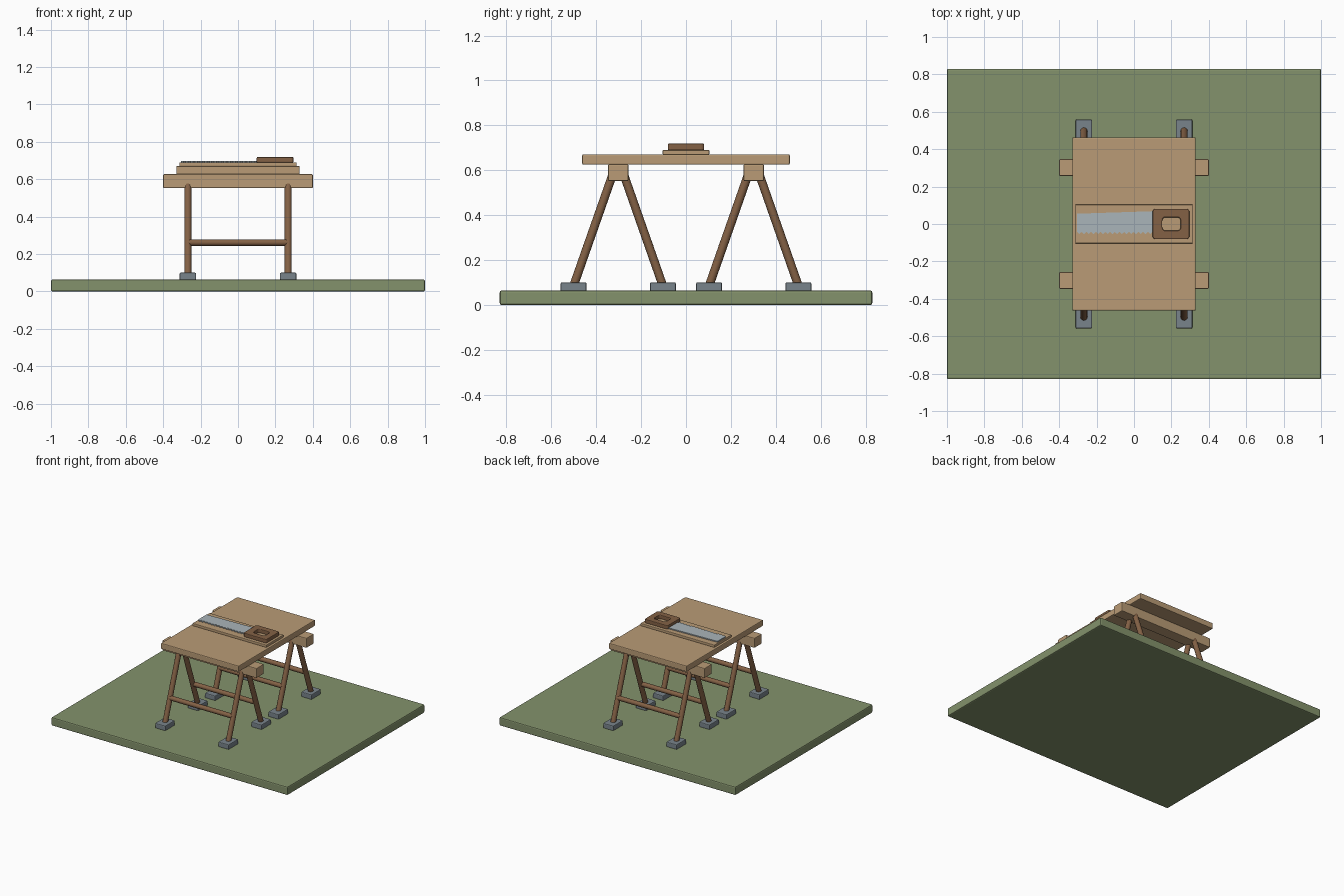
import bpy, bmesh
from mathutils import Vector

if "Cube" in bpy.data.objects:
    bpy.data.objects.remove(bpy.data.objects["Cube"])


def material(name, rgb):
    m = bpy.data.materials.new(name)
    m.diffuse_color = (*rgb, 1)
    m.use_nodes = True
    m.node_tree.nodes["Principled BSDF"].inputs["Base Color"].default_value = m.diffuse_color
    return m


GREEN = material("grass green", (0.23, 0.29, 0.15))
WOOD = material("light wood", (0.49, 0.33, 0.18))
BROWN = material("brown wood", (0.23, 0.12, 0.06))
GREY = material("foot grey", (0.19, 0.23, 0.26))
STEEL = material("blade steel", (0.40, 0.46, 0.49))


def finish(name, bm, mat, bevel=0.0):
    bmesh.ops.recalc_face_normals(bm, faces=bm.faces)
    me = bpy.data.meshes.new(name)
    bm.to_mesh(me)
    bm.free()
    me.materials.append(mat)
    ob = bpy.data.objects.new(name, me)
    bpy.context.collection.objects.link(ob)
    if bevel:
        mod = ob.modifiers.new("bevel", 'BEVEL')
        mod.width, mod.segments = bevel, 2
        mod.limit_method = 'ANGLE'
    return ob


def box(name, x, y, z, mat, bevel):
    bm = bmesh.new()
    bmesh.ops.create_cube(bm, size=1)
    for v in bm.verts:
        v.co = [lo + (c + 0.5) * (hi - lo) for c, (lo, hi) in zip(v.co, (x, y, z))]
    return finish(name, bm, mat, bevel)


def rod(name, a, b, r, mat):
    a, b = Vector(a), Vector(b)
    bm = bmesh.new()
    bmesh.ops.create_cone(bm, cap_ends=True, segments=12, radius1=r, radius2=r,
                          depth=(b - a).length)
    q = Vector((0, 0, 1)).rotation_difference(b - a)
    for v in bm.verts:
        v.co = q @ v.co + (a + b) / 2
    for f in bm.faces:
        f.smooth = len(f.verts) == 4
    for e in bm.edges:
        e.smooth = all(len(f.verts) == 4 for f in e.link_faces)
    return finish(name, bm, mat)


def extrude_faces(bm, h):
    r = bmesh.ops.extrude_face_region(bm, geom=bm.faces[:])
    for g in r["geom"]:
        if isinstance(g, bmesh.types.BMVert):
            g.co.z += h


# Ground slab and table top
box("ground_slab", (-1, 1), (-.83, .83), (0, .064), GREEN, .008)
box("table_top", (-.33, .33), (-.463, .463), (.625, .671), WOOD, .006)

# Two trestles: beam, splayed legs, feet and stretchers
for sy, end in ((-1, "front"), (1, "back")):
    yc = .302 * sy
    box(f"{end}_beam", (-.4, .4), (yc - .045, yc + .045), (.552, .627), WOOD, .005)
    for d, place in ((-1, "near"), (1, "far")):
        yb, yt, ym = yc + .199 * d, yc + .028 * d, yc + .14 * d
        for x, side in ((-.268, "left"), (.268, "right")):
            tag = f"{end}_{place}_{side}"
            rod(f"{tag}_leg", (x, yb, .085), (x, yt, .572), .019, BROWN)
            box(f"{tag}_foot", (x - .044, x + .044), (yb - .058, yb + .058),
                (.06, .1), GREY, .006)
        rod(f"{end}_{place}_stretcher", (-.268, ym, .261), (.268, ym, .261), .0175, BROWN)

# Plank under the saw
box("work_plank", (-.313, .313), (-.104, .104), (.669, .69), WOOD, .004)

# Saw blade: tapered outline with teeth along the front edge
teeth, x0, x1 = 18, -.305, .15
step = (x1 - x0) / teeth
pts = [(x1, .07), (x0, .055)]
for i in range(teeth):
    pts += [(x0 + i * step, -.042), (x0 + (i + .5) * step, -.054)]
pts.append((x1, -.042))
bm = bmesh.new()
bm.faces.new([bm.verts.new((x, y, .688)) for x, y in pts])
extrude_faces(bm, .010)
finish("saw_blade", bm, STEEL)


# Saw handle: chamfered frame with a grip hole
def chamfered(cx, hx, hy, c):
    return [(cx + sx * (hx - a), sy * (hy - b)) for sx, sy, a, b in (
        (1, 1, 0, c), (1, 1, c, 0), (-1, 1, c, 0), (-1, 1, 0, c),
        (-1, -1, 0, c), (-1, -1, c, 0), (1, -1, c, 0), (1, -1, 0, c))]


bm = bmesh.new()
outer, inner = [[bm.verts.new((x, y, .688)) for x, y in chamfered(*a)]
                for a in ((.198, .098, .081, .008), (.2, .049, .035, .01))]
for i in range(8):
    j = (i + 1) % 8
    bm.faces.new((outer[i], outer[j], inner[j], inner[i]))
extrude_faces(bm, .031)
finish("saw_handle", bm, BROWN, .007)
